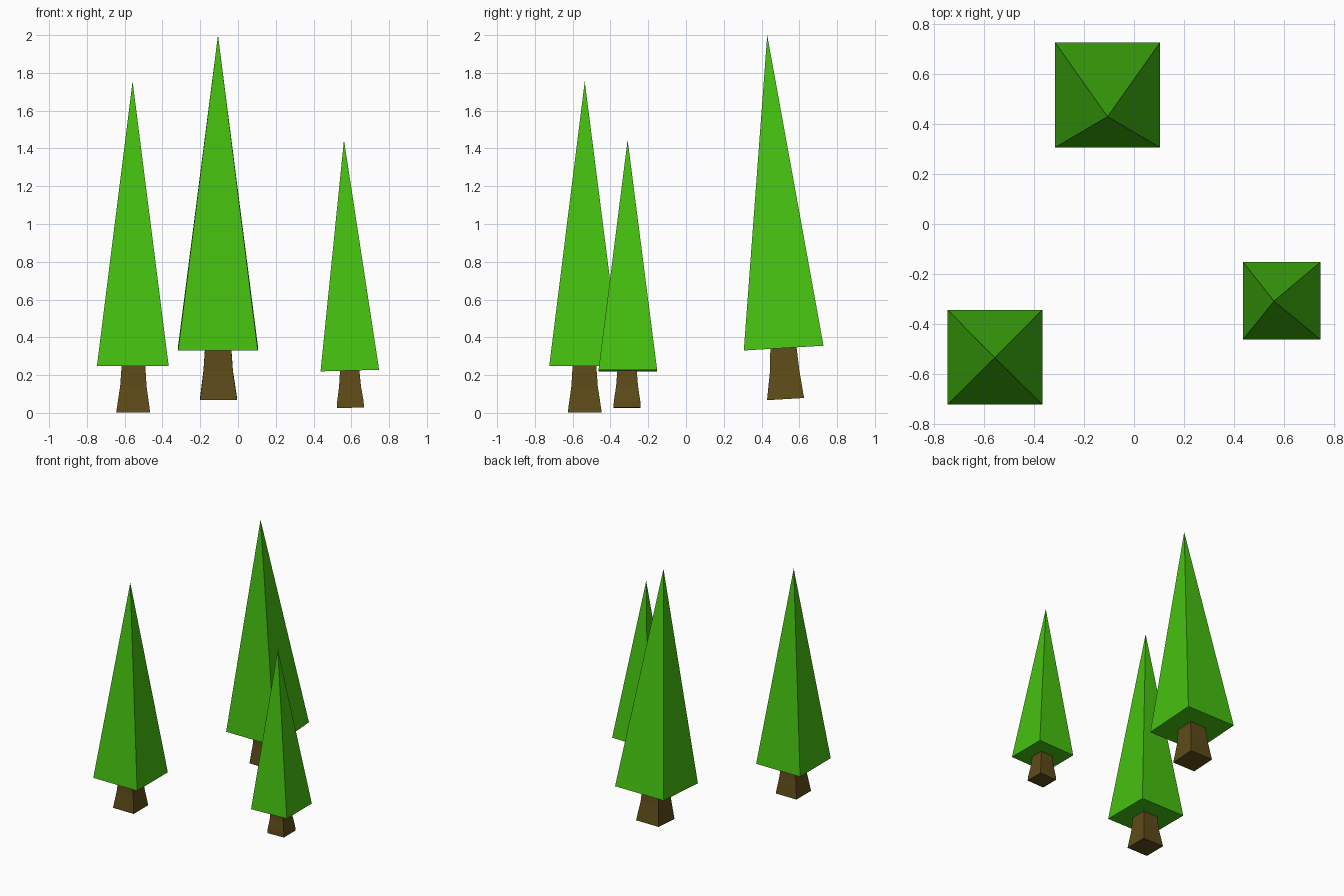
import bpy, bmesh

if "Cube" in bpy.data.objects:
    bpy.data.objects.remove(bpy.data.objects["Cube"])


def paint(name, rgb):
    mat = bpy.data.materials.new(name)
    mat.diffuse_color = (*rgb, 1)
    mat.use_nodes = True
    mat.node_tree.nodes["Principled BSDF"].inputs["Base Color"].default_value = mat.diffuse_color
    return mat


GREEN = paint("leaf_green", (0.06, 0.53, 0.005))
BROWN = paint("bark_brown", (0.11, 0.07, 0.01))


def loft(name, rings, mat, apex=None, tilt=(0, 0)):
    """Stack square rings (x, y, half width, z), ending in a cap or a point."""
    bm = bmesh.new()
    loops = []
    for x, y, h, z in rings:
        loops.append([bm.verts.new((x + i * h, y + j * h, z + i * h * tilt[0] + j * h * tilt[1]))
                      for i, j in ((-1, -1), (1, -1), (1, 1), (-1, 1))])
    bm.faces.new(loops[0][::-1])
    for a, b in zip(loops, loops[1:]):
        for k in range(4):
            n = (k + 1) % 4
            bm.faces.new((a[k], a[n], b[n], b[k]))
    top = loops[-1]
    if apex:
        tip = bm.verts.new(apex)
        for k in range(4):
            bm.faces.new((top[k], top[(k + 1) % 4], tip))
    else:
        bm.faces.new(top)
    bmesh.ops.recalc_face_normals(bm, faces=bm.faces)
    mesh = bpy.data.meshes.new(name)
    bm.to_mesh(mesh)
    bm.free()
    mesh.materials.append(mat)
    obj = bpy.data.objects.new(name, mesh)
    bpy.context.collection.objects.link(obj)


# name, foliage base ring, foliage tip, trunk rings, tilt of the tree
trees = [
    ("left", (-0.557, -0.534, 0.19, 0.248), (-0.558, -0.536, 1.755),
     [(-0.555, -0.536, 0.09, 0.003), (-0.554, -0.537, 0.07, 0.14), (-0.553, -0.538, 0.058, 0.32)],
     (0, 0)),
    ("back", (-0.106, 0.517, 0.211, 0.343), (-0.106, 0.43, 2.0),
     [(-0.103, 0.527, 0.098, 0.073), (-0.105, 0.522, 0.078, 0.22), (-0.105, 0.512, 0.064, 0.42)],
     (0, 0.06)),
    ("right", (0.592, -0.308, 0.155, 0.224), (0.561, -0.309, 1.445),
     [(0.595, -0.312, 0.072, 0.027), (0.595, -0.312, 0.07, 0.06),
      (0.593, -0.312, 0.058, 0.14), (0.59, -0.312, 0.046, 0.29)],
     (0.027, 0)),
]
for name, base, tip, trunk, tilt in trees:
    loft(name + "_tree_foliage", [base], GREEN, tip, tilt)
    loft(name + "_tree_trunk", trunk, BROWN, None, tilt)
